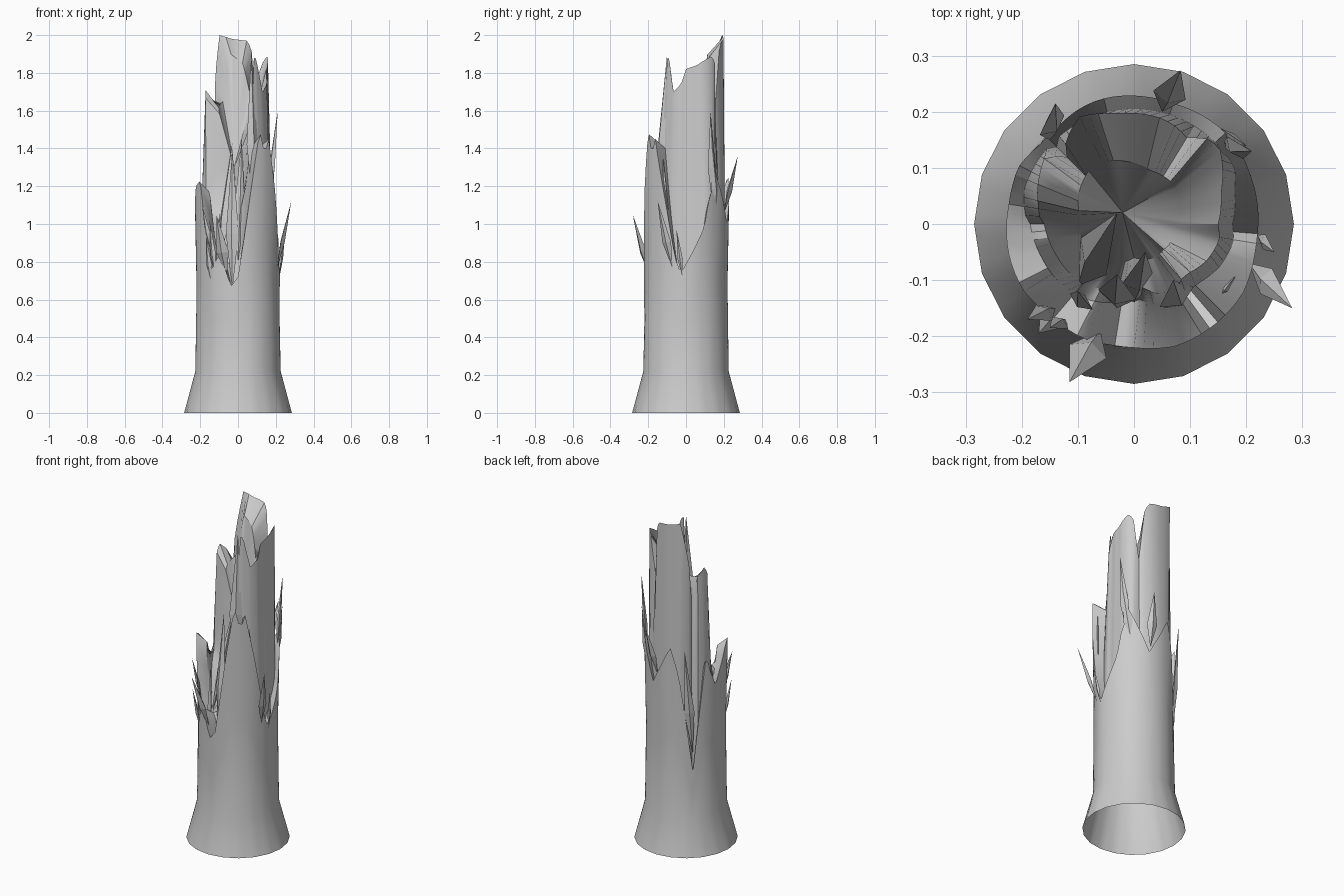
import bpy, bmesh, math
from mathutils import Vector

if "Cube" in bpy.data.objects:
    bpy.data.objects.remove(bpy.data.objects["Cube"])

COLS = 80          # columns around the trunk
SIDES = 20         # flat sides at the foot

# bark edge: angle, height
RIM = [(-180, 1.08), (-165, 1.2), (-150, 1.23), (-140, .98), (-130, .75), (-115, .85),
       (-100, .67), (-90, .72), (-80, .97), (-70, 1.25), (-60, 1.5), (-52, 1.37), (-45, 1.45),
       (-30, 1.15), (-15, .82), (-7, .74), (10, .86), (25, .98), (33, 1.15), (45, 1.25),
       (60, 1.12), (72, 1.01), (87, 1.12), (103, 1.25), (115, 1.08), (125, .8), (135, .5),
       (143, .8), (154, 1.2), (162, 1.08), (171, 1.0), (180, 1.08)]
# broken heartwood crest: angle, radius, height
CREST = [(-180, .16, 1.1), (-160, .15, 1.0), (-130, .14, .78), (-105, .12, .8), (-85, .11, 1.05),
         (-72, .13, 1.2), (-58, .14, 1.5), (-50, .13, 1.88), (-43, .13, 1.88), (-27, .145, 1.7),
         (-10, .155, 1.74), (0, .15, 1.82), (20, .165, 1.84), (42, .205, 1.89), (50, .2, 1.85),
         (58, .18, 1.6), (68, .19, 1.93), (76, .195, 1.97), (100, .2, 1.98), (117, .215, 2.0),
         (130, .19, 1.75), (136, .165, 1.5), (142, .2, 1.66), (158, .185, 1.71),
         (168, .175, 1.66), (175, .17, 1.2), (180, .16, 1.1)]
# hollow behind the crest: angle, radius, height
HOLLOW = [(-180, .1, 1.1), (-135, .09, .85), (-90, .06, .95), (-60, .07, 1.2), (-40, .07, 1.5),
          (0, .08, 1.55), (45, .1, 1.65), (75, .1, 1.85), (110, .12, 1.9), (130, .125, 1.65),
          (155, .11, 1.62), (168, .1, 1.58), (180, .1, 1.1)]


def sample(table, a):
    for p, q in zip(table, table[1:]):
        if p[0] <= a <= q[0]:
            t = (a - p[0]) / (q[0] - p[0])
            return [u + (v - u) * t for u, v in zip(p[1:], q[1:])]


def polar(a, r, z):
    return Vector((r * math.cos(math.radians(a)), r * math.sin(math.radians(a)), z))


def bark_radius(z):
    return sample([(0, .285), (.22, .226), (.6, .218), (1.2, .23), (3, .23)], z)[0]


def finish(bm, name, angle):
    mesh = bpy.data.meshes.new(name)
    bm.to_mesh(mesh)
    bm.free()
    ob = bpy.data.objects.new(name, mesh)
    bpy.context.collection.objects.link(ob)
    bpy.ops.object.select_all(action='DESELECT')
    ob.select_set(True)
    bpy.context.view_layer.objects.active = ob
    if angle:
        bpy.ops.object.shade_smooth_by_angle(angle=math.radians(angle))
    return ob


# trunk: flared bark, jagged bark edge, heartwood and hollow in one skin
bm = bmesh.new()
rings = [[] for _ in range(7)]
step = 360 / SIDES
for i in range(COLS):
    a = -180 + 360 * i / COLS
    off = (a % step) - step / 2
    flat = math.cos(math.radians(step / 2)) / math.cos(math.radians(off))
    rim = sample(RIM, a)[0]
    cr, cz = sample(CREST, a)
    hr, hz = sample(HOLLOW, a)
    low = .22 + (rim - .22) * .5
    # ledge between the bark edge and the heartwood
    ledge = (min(.205, cr + .025), rim - .05)
    pts = [(bark_radius(0) * flat, 0), (bark_radius(.22), .22), (bark_radius(low), low),
           (bark_radius(rim), rim), ledge, (cr, cz), (hr, hz)]
    for ring, (r, z) in zip(rings, pts):
        ring.append(bm.verts.new(polar(a, r, z)))
for lo, hi in zip(rings, rings[1:]):
    for i in range(COLS):
        j = (i + 1) % COLS
        bm.faces.new((lo[i], lo[j], hi[j], hi[i]))
centre = bm.verts.new((-.02, .02, 1.3))
for i in range(COLS):
    bm.faces.new((rings[-1][i], rings[-1][(i + 1) % COLS], centre))
finish(bm, "broken_trunk", 32)


# splinters: four-sided shards, pointed at both ends
def splinter(bm, base, tip, width, belly=.4):
    base, tip = Vector(base), Vector(tip)
    axis = tip - base
    out = Vector((base.x + tip.x, base.y + tip.y, 0)).normalized()
    side = axis.cross(out).normalized()
    out = side.cross(axis).normalized()
    c = base + axis * belly
    ring = [bm.verts.new(c + d) for d in
            (side * width, out * width * .5, -side * width, -out * width * .5)]
    b, t = bm.verts.new(base), bm.verts.new(tip)
    for i in range(4):
        bm.faces.new((b, ring[i], ring[(i + 1) % 4]))
        bm.faces.new((t, ring[(i + 1) % 4], ring[i]))


def splinter_group(name, shards):
    bm = bmesh.new()
    for base, tip, width in shards:
        splinter(bm, base, tip, width)
    bmesh.ops.recalc_face_normals(bm, faces=bm.faces)
    finish(bm, name, 0)


# shards peeling off the bark
splinter_group("outer_splinters", [
    ((.205, -.07, .76), (.282, -.15, 1.12), .025),
    ((.22, -.02, .72), (.25, -.05, .97), .014),
    ((-.06, -.19, .72), (-.115, -.282, 1.05), .035),
    ((.16, .14, 1.1), (.21, .13, 1.6), .025),
    ((.15, .16, 1.05), (.2, .14, 1.4), .025),
    ((.05, .2, 1.05), (.083, .274, 1.36), .03),
    ((-.15, .15, .6), (-.14, .215, 1.25), .028),
    ((-.14, -.15, .85), (-.19, -.17, 1.1), .02),
    ((-.14, -.16, .68), (-.17, -.195, .93), .02),
    ((-.12, -.17, .72), (-.15, -.185, 1.02), .018)])

# shards standing in the broken core
splinter_group("inner_splinters", [
    ((-.1, -.11, .75), (-.03, .02, 1.43), .04),
    ((-.03, -.15, .65), (-.03, -.09, 1.4), .035),
    ((.0, -.14, .8), (.02, -.05, 1.45), .03),
    ((-.09, -.15, .65), (-.1, -.12, 1.06), .025),
    ((.08, -.15, 1.1), (.07, -.1, 1.9), .035),
    ((.17, -.11, .9), (.16, -.12, 1.35), .025)])
